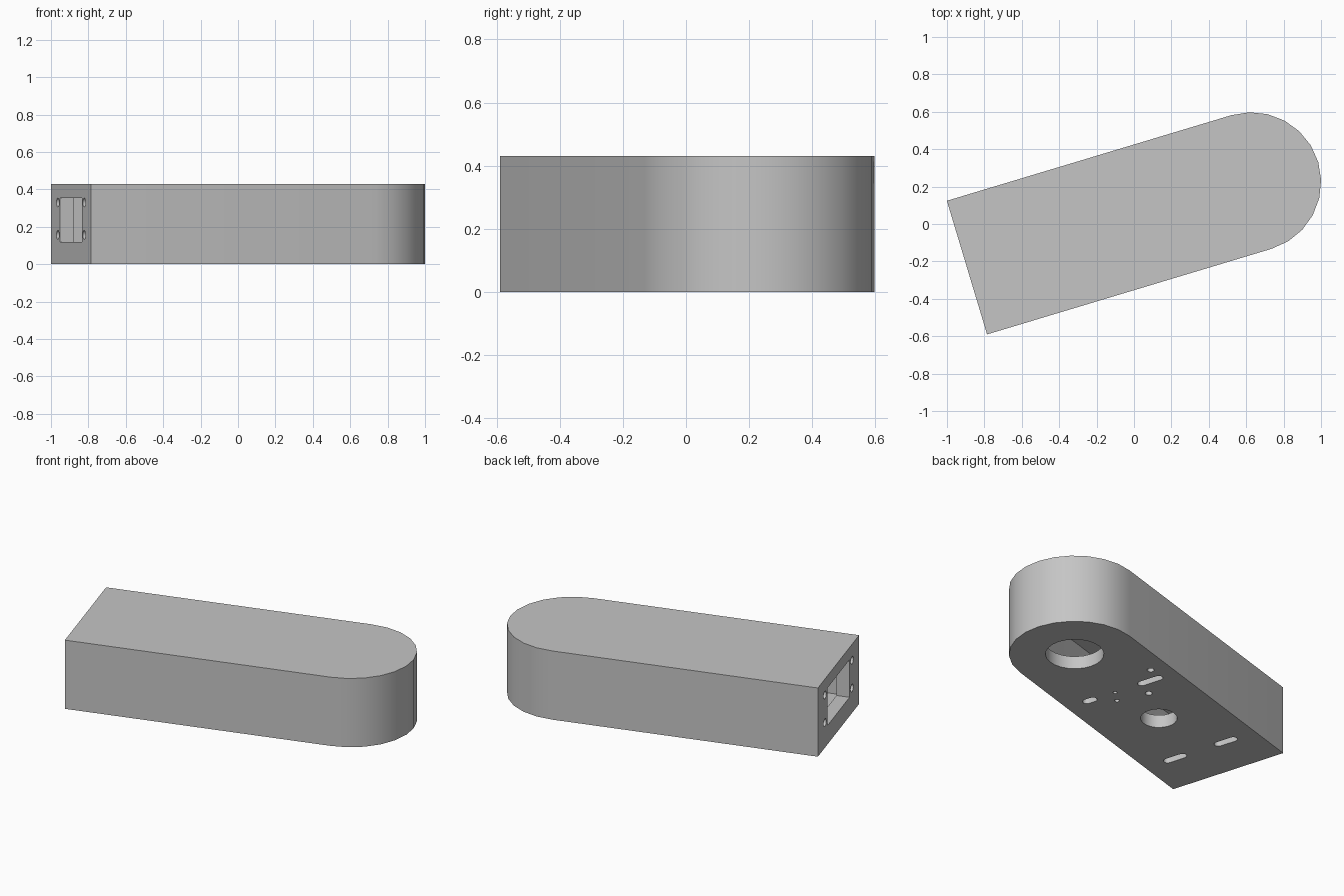
import bpy
import bmesh
from math import radians, sin, cos, pi
from mathutils import Matrix, Vector

if "Cube" in bpy.data.objects:
    bpy.data.objects.remove(bpy.data.objects["Cube"], do_unlink=True)

# Sizes along the housing: u runs from the flat end to the round end, v across
HEIGHT, HALF, LENGTH = 0.43, 0.373, 1.588
WALL, FLOOR, CEILING = 0.078, 0.08, 0.39
PLACE = Matrix.Translation((-0.893, -0.233, 0)) @ Matrix.Rotation(radians(16.74), 4, "Z")

grey = bpy.data.materials.new("light_grey")
grey.use_nodes = True
colour = (0.56, 0.56, 0.56, 1)
grey.diffuse_color = colour
grey.node_tree.nodes["Principled BSDF"].inputs["Base Color"].default_value = colour


def arc(u, v, r, start, end, steps):
    angles = [radians(start + (end - start) * i / steps) for i in range(steps + 1)]
    return [(u + r * cos(a), v + r * sin(a)) for a in angles]


def tongue(start, half):
    """Outline with a flat end and a half-round end."""
    return [(start, half), (start, -half)] + arc(LENGTH, 0, half, -90, 90, 12)


def circle(u, v, r, steps=24):
    return arc(u, v, r, 0, 360, steps)[:-1]


def slot(u, v, length, r):
    """Round-ended slot running across the housing."""
    d = length / 2 - r
    return arc(u, v + d, r, 0, 180, 8) + arc(u, v - d, r, 180, 360, 8)


def prism(name, outline, low, high, turn=Matrix()):
    bm = bmesh.new()
    face = bm.faces.new([bm.verts.new((p[0], p[1], low)) for p in outline])
    top = bmesh.ops.extrude_face_region(bm, geom=[face])["geom"]
    moved = [g for g in top if isinstance(g, bmesh.types.BMVert)]
    bmesh.ops.translate(bm, verts=moved, vec=Vector((0, 0, high - low)))
    bmesh.ops.recalc_face_normals(bm, faces=bm.faces)
    bm.transform(PLACE @ turn)
    mesh = bpy.data.meshes.new(name)
    bm.to_mesh(mesh)
    bm.free()
    mesh.materials.append(grey)
    obj = bpy.data.objects.new(name, mesh)
    bpy.context.collection.objects.link(obj)
    return obj


housing = prism("housing", tongue(0, HALF), 0, HEIGHT)
bpy.context.view_layer.objects.active = housing
housing.select_set(True)


def cut(outline, low, high, turn=Matrix()):
    cutter = prism("cutter", outline, low, high, turn)
    cutter.hide_render = True
    mod = housing.modifiers.new("cut", "BOOLEAN")
    mod.operation = "DIFFERENCE"
    mod.solver = "EXACT"
    mod.object = cutter
    bpy.ops.object.modifier_apply(modifier=mod.name)
    bpy.data.objects.remove(cutter, do_unlink=True)


# Inner cavity
cut(tongue(WALL, HALF - WALL), FLOOR, CEILING)

# Window in the flat end, with four screw holes around it
cut([(-0.05, -0.2), (0.12, -0.2), (0.12, 0.2), (-0.05, 0.2)], 0.118, 0.353)
along = Matrix.Rotation(pi / 2, 4, "Y")
for side in (-0.245, 0.245):
    for z in (0.157, 0.33):
        cut(circle(-z, side, 0.024, 16), -0.05, 0.12, along)

# Round openings in the floor: (u, v, radius)
for u, v, r in [(LENGTH, 0, 0.166), (0.717, 0, 0.104), (1.2, 0.261, 0.02),
                (0.985, 0.107, 0.02), (1.096, -0.048, 0.012), (1.015, -0.089, 0.014)]:
    cut(circle(u, v, r), -0.05, 0.12)

# Slots in the floor: (u, v, length)
for u, v, length in [(0.287, -0.172, 0.15), (0.287, 0.172, 0.15),
                     (1.1, 0.192, 0.165), (1.1, -0.217, 0.09)]:
    cut(slot(u, v, length, 0.024), -0.05, 0.12)

bpy.ops.object.shade_smooth_by_angle(angle=radians(30))
